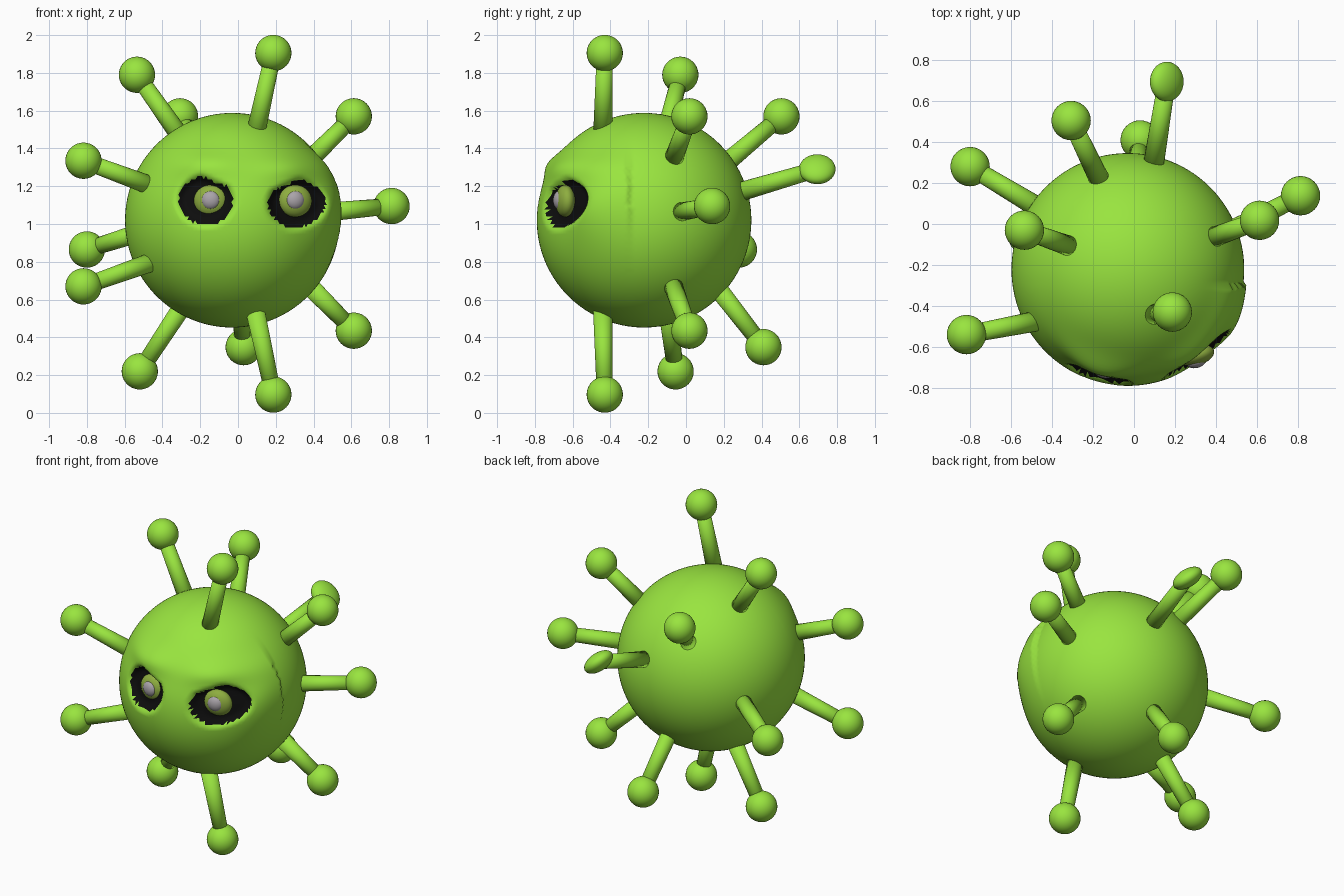
import bpy, bmesh, math
from mathutils import Vector, Matrix

if "Cube" in bpy.data.objects:
    bpy.data.objects.remove(bpy.data.objects["Cube"])


def material(name, rgb):
    m = bpy.data.materials.new(name)
    m.diffuse_color = (*rgb, 1)
    m.use_nodes = True
    m.node_tree.nodes["Principled BSDF"].inputs["Base Color"].default_value = m.diffuse_color
    return m


GREEN = material("green", (0.32, 0.78, 0.05))
BLACK = material("black", (0.004, 0.004, 0.004))
IRIS = material("iris_green", (0.27, 0.42, 0.05))
GREY = material("pupil_grey", (0.4, 0.37, 0.4))

CENTRE, RADIUS = Vector((-0.03, -0.222, 1.02)), 0.568


def finish(bm, name, *mats):
    for f in bm.faces:
        f.smooth = True
    me = bpy.data.meshes.new(name)
    bm.to_mesh(me)
    bm.free()
    for m in mats:
        me.materials.append(m)
    ob = bpy.data.objects.new(name, me)
    bpy.context.collection.objects.link(ob)
    return ob


def ellipsoid(name, loc, size, mat, rot=Matrix()):
    bm = bmesh.new()
    m = Matrix.Translation(loc) @ rot @ Matrix.Diagonal((*size, 1))
    bmesh.ops.create_uvsphere(bm, u_segments=32, v_segments=20, radius=1, matrix=m)
    return finish(bm, name, mat)


# eye sockets: centre x, centre z, half width, half height, inner side
EYES = [(-0.17, 1.125, 0.145, 0.127, 1), (0.297, 1.108, 0.135, 0.127, -1)]


def socket_distance(p, eye):
    """1 on the socket rim, slanted lid on the inner top side."""
    cx, cz, w, h, inner = eye
    u, v = (p.x - cx) / w, (p.z - cz) / h
    lid = (0.45 * u * inner + v) / 0.92
    return max(math.hypot(u, v), lid)


# body: sphere with sunken sockets and brow swelling
bm = bmesh.new()
bmesh.ops.create_icosphere(bm, subdivisions=6, radius=RADIUS,
                           matrix=Matrix.Translation(CENTRE))
dist = {}
for v in bm.verts:
    p = v.co.copy()
    d = min(socket_distance(p, e) for e in EYES) if p.y < -0.3 else 9
    dist[v] = d
    if d == 9:
        continue
    n = (p - CENTRE).normalized()
    if d < 1.15:
        t = min(1, (1.15 - d) / 0.4)
        v.co.y += 0.055 * t * t * (3 - 2 * t)
    for cx, cz, w, h, inner in EYES:
        # brow ridge above each eye
        g = math.exp(-((p.x - cx) / 0.17) ** 2 - ((p.z - cz - 0.19) / 0.07) ** 2)
        v.co += Vector((n.x * 0.3, -0.9, 0.1)) * 0.042 * g
    # right cheek swelling
    v.co.x += 0.035 * math.exp(-((p.x - 0.46) / 0.09) ** 2 - ((p.z - 1.12) / 0.2) ** 2)
for f in bm.faces:
    if sum(dist[v] for v in f.verts) / 3 < 1:
        f.material_index = 1
finish(bm, "body", GREEN, BLACK)

# eyes: iris and pupil
for side, x, y, yaw in (("left", -0.145, -0.69, -8), ("right", 0.303, -0.64, 14)):
    rot = Matrix.Rotation(math.radians(yaw), 4, 'Z')
    ellipsoid(side + "_iris", Vector((x, y, 1.122)), (0.09, 0.05, 0.085), IRIS, rot)
    ellipsoid(side + "_pupil", Vector((x, y - 0.03, 1.126)), (0.05, 0.033, 0.05), GREY, rot)

# spikes: ball centre and where the stalk meets the body
SPIKES = [
    ((0.187, -0.43, 1.905), (0.10, -0.44, 1.51)),
    ((-0.535, -0.03, 1.79), (-0.31, -0.11, 1.47)),
    ((0.613, 0.018, 1.57), (0.40, -0.06, 1.36)),
    ((-0.307, 0.505, 1.57), (-0.17, 0.22, 1.33)),
    ((-0.818, -0.54, 1.335), (-0.48, -0.475, 1.21)),
    ((-0.80, 0.28, 0.865), (-0.50, 0.10, 0.96)),
    ((-0.818, -0.54, 0.67), (-0.48, -0.475, 0.79)),
    ((0.813, 0.138, 1.095), (0.46, -0.04, 1.062)),
    ((0.16, 0.695, 1.29), (0.10, 0.32, 1.18)),
    ((0.613, 0.018, 0.435), (0.40, -0.06, 0.65)),
    ((-0.52, -0.055, 0.22), (-0.29, -0.10, 0.57)),
    ((0.187, -0.43, 0.097), (0.10, -0.44, 0.50)),
    ((0.03, 0.41, 0.348), (0.0, 0.16, 0.67)),
]
FLAT = 8  # the back ball is squashed
for i, (ball, base) in enumerate(SPIKES):
    tip, foot = Vector(ball), Vector(base)
    axis = (tip - foot).normalized()
    foot -= axis * 0.05
    rot = axis.to_track_quat('Z', 'Y').to_matrix().to_4x4()
    bm = bmesh.new()
    bmesh.ops.create_cone(bm, cap_ends=True, segments=24, radius1=0.051, radius2=0.043,
                          depth=(tip - foot).length,
                          matrix=Matrix.Translation((tip + foot) / 2) @ rot)
    finish(bm, f"stalk_{i + 1}", GREEN)
    if i == FLAT:
        tilt = Matrix.Rotation(math.radians(43), 4, 'Y')
        ellipsoid(f"ball_{i + 1}", tip, (0.1, 0.097, 0.055), GREEN, tilt)
    else:
        ellipsoid(f"ball_{i + 1}", tip, (0.096,) * 3, GREEN)
